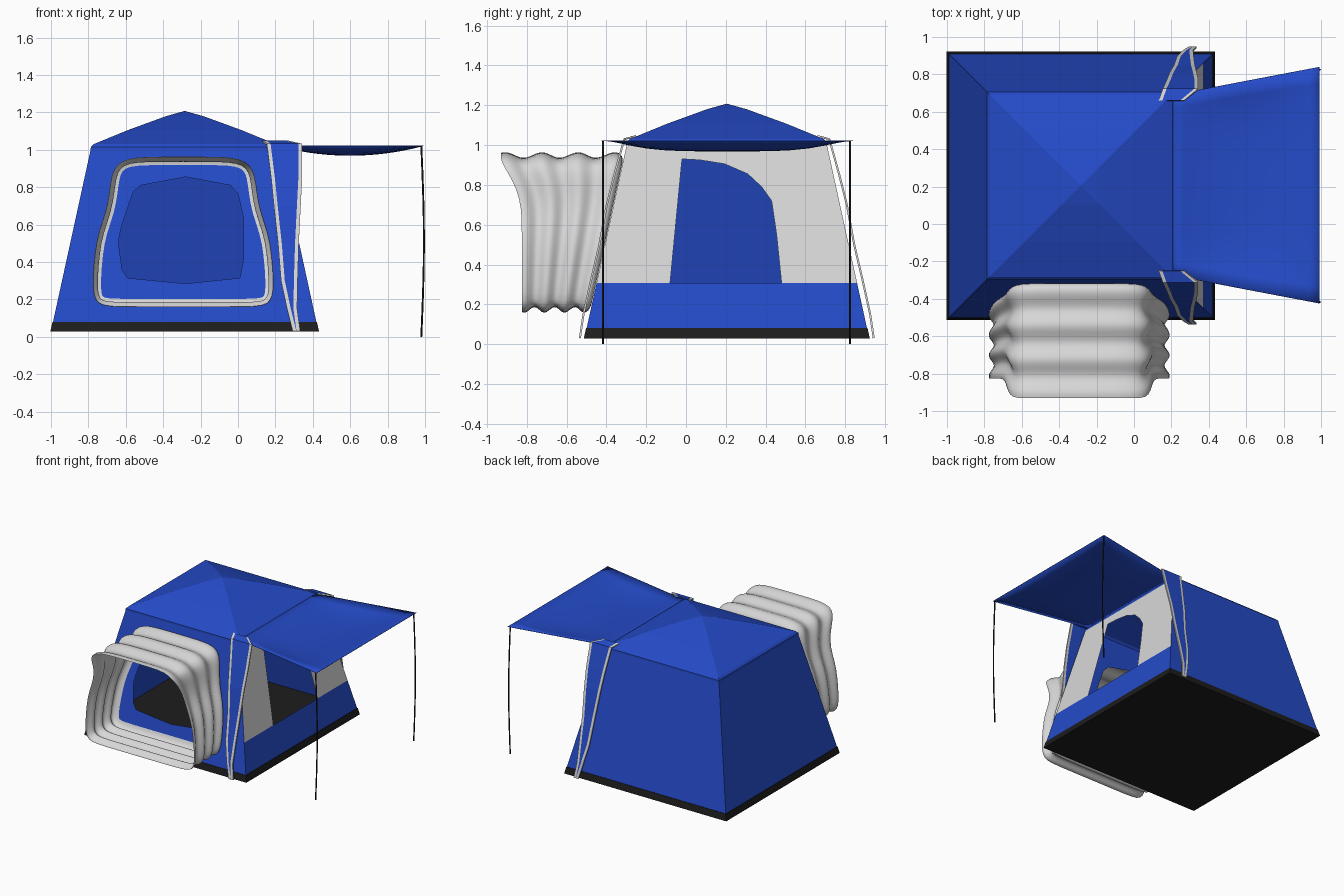
import bpy, bmesh, math
from mathutils import Vector

if "Cube" in bpy.data.objects:
    bpy.data.objects.remove(bpy.data.objects["Cube"])

CX, CY = -0.285, 0.205          # centre of the tent body


def material(name, rgb):
    m = bpy.data.materials.new(name)
    m.diffuse_color = (*rgb, 1)
    m.use_nodes = True
    m.node_tree.nodes["Principled BSDF"].inputs["Base Color"].default_value = m.diffuse_color
    return m


BLUE = material("blue_fabric", (0.018, 0.07, 0.58))
GREY = material("light_grey_fabric", (0.68, 0.68, 0.68))
BLACK = material("black", (0.012, 0.012, 0.012))


def half(z):
    """Half width of the tapered body at height z."""
    return 0.715 - 0.212 * (z - 0.03) / 0.97


def make(name, bm, mats, smooth=False):
    bmesh.ops.remove_doubles(bm, verts=bm.verts, dist=0.0005)
    bmesh.ops.recalc_face_normals(bm, faces=bm.faces)
    me = bpy.data.meshes.new(name)
    bm.to_mesh(me)
    bm.free()
    for m in mats:
        me.materials.append(m)
    for p in me.polygons:
        p.use_smooth = smooth
    ob = bpy.data.objects.new(name, me)
    bpy.context.collection.objects.link(ob)
    return ob


def fill(bm, loops):
    """Fill a planar outline, with optional holes."""
    edges = []
    for loop in loops:
        vs = [bm.verts.new(p) for p in loop]
        edges += [bm.edges.new((vs[i - 1], vs[i])) for i in range(len(vs))]
    bmesh.ops.triangle_fill(bm, edges=edges, use_beauty=True)


def loft(bm, rings, closed=True):
    """Join rows of points with quads."""
    rows = [[bm.verts.new(p) for p in r] for r in rings]
    faces = []
    for a, b in zip(rows, rows[1:]):
        n = len(a)
        for i in range(n if closed else n - 1):
            j = (i + 1) % n
            faces.append(bm.faces.new((a[i], a[j], b[j], b[i])))
    return rows, faces


def square(h, z):
    return [(CX + sx * h, CY + sy * h, z)
            for sx, sy in ((-1, -1), (1, -1), (1, 1), (-1, 1))]


def front(x, z):
    return (x, CY - half(z), z)


def right(y, z):
    return (CX + half(z), y, z)


# Walls: front with window opening, plain back and left, low right strip
lo, sill, top = 0.05, 0.307, 1.0
window = [(-.64, .51), (-.62, .36), (-.59, .315), (-.28, .285), (.01, .315),
          (.03, .42), (.03, .63), (0, .765), (-.04, .81), (-.28, .855),
          (-.52, .81), (-.56, .775), (-.62, .6)]
b, s, t = square(half(lo), lo), square(half(sill), sill), square(half(top), top)
bm = bmesh.new()
fill(bm, [[b[0], b[1], s[1], t[1], t[0]], [front(*p) for p in window]])
for quad in ([b[2], b[3], t[3], t[2]], [b[3], b[0], t[0], t[3]],
             [b[1], b[2], s[2], s[1]]):
    bm.faces.new([bm.verts.new(p) for p in quad])
make("tent_walls", bm, [BLUE])

# Mesh panel on the right side with the arched door opening
door = [(-.08, .307), (-.02, .93), (.07, .925), (.195, .905), (.31, .855),
        (.38, .79), (.43, .72), (.455, .55), (.48, .307)]
bm = bmesh.new()
fill(bm, [[s[1]] + [right(*p) for p in door] + [s[2], t[2], t[1]]])
make("mesh_panel", bm, [GREY])

# Roof: pyramid with a turned-down eave
bm = bmesh.new()
rows, _ = loft(bm, [square(h, z) for h, z in
                    ((.503, 1.0), (.502, 1.015), (.488, 1.03),
                     (.3, 1.107), (.1, 1.18))])
apex = bm.verts.new((CX, CY, 1.208))
for i in range(4):
    bm.faces.new((rows[-1][i], rows[-1][(i + 1) % 4], apex))
make("roof", bm, [BLUE])

# Black groundsheet
bm = bmesh.new()
rows, _ = loft(bm, [square(half(z) + .003, z) for z in (.028, .08)])
for r in rows:
    bm.faces.new(r)
make("groundsheet", bm, [BLACK])

# Ribbed fabric tunnel on the front
prof = [(0, .158), (.2, .158), (.4, .158), (.455, .175), (.48, .215),
        (.487, .29), (.475, .45), (.455, .56), (.41, .68), (.395, .78),
        (.385, .86), (.36, .92), (.3, .955), (.2, .964), (0, .964)]
section = [Vector((-.293 + x, z)) for x, z in prof]
section += [Vector((-.293 - x, z)) for x, z in prof[-2:0:-1]]
count = len(section)
normals = []
for i in range(count):
    d = section[(i + 1) % count] - section[i - 1]
    normals.append(Vector((d.y, -d.x)).normalized())


def mouth(z):
    """The sleeve's loose end leans further out at the top."""
    return -.825 - .105 * max(0, min(1, (z - .72) / .2)) ** 1.2


def tunnel_ring(u, grow):
    ring = []
    for p, n in zip(section, normals):
        q = p + n * grow
        y0 = CY - half(q.y) - .002
        ring.append((q.x, y0 + (mouth(p.y) - y0) * u, q.y))
    return ring


steps = 22
rings = [tunnel_ring(0, -.045), tunnel_ring(.01, -.02)]
for k in range(1, steps + 1):
    u = k / steps
    rings.append(tunnel_ring(u, -.014 + .016 * math.cos(2 * math.pi * 3.4 * (u - .08))))
bm = bmesh.new()
loft(bm, rings)
tunnel = make("front_tunnel", bm, [GREY], True)
tunnel.modifiers.new("smooth", 'SUBSURF').levels = 1

# Tied-back flaps with pale edging at both right-hand corners
flap = [(1.045, .14, .26, -.25), (1.03, .162, .335, -.31),
        (.85, .185, .335, -.36), (.7, .2, .327, -.398), (.5, .222, .317, -.435),
        (.3, .238, .311, -.482), (.15, .27, .308, -.515), (.03, .30, .325, -.533)]
for name, mirror in (("front_flap", False), ("back_flap", True)):
    bm = bmesh.new()
    rings = []
    for z, xl, xr, y in flap:
        yy = 2 * CY - y if mirror else y
        rings.append([(x, yy, z) for x in (xl - .008, xl + .012, xr - .012, xr + .008)])
    _, faces = loft(bm, rings, False)
    for i, f in enumerate(faces):
        f.material_index = 0 if i % 3 == 1 else 1
    ob = make(name, bm, [BLUE, GREY])
    sol = ob.modifiers.new("thickness", 'SOLIDIFY')
    sol.thickness, sol.offset = .01, 0

# Sagging awning on the right side
bm = bmesh.new()
n = 14
rings = []
for i in range(n + 1):
    u = i / n
    y0, y1 = -.275 - .15 * u, .69 + .15 * u
    row = []
    for j in range(n + 1):
        v = j / n
        sag = .052 * (1 - (2 * u - 1) ** 2) * (1 - (2 * v - 1) ** 4)
        row.append((.207 + .785 * u, y0 + (y1 - y0) * v, 1.022 - sag))
    rings.append(row)
loft(bm, rings, False)
ob = make("awning", bm, [BLUE], True)
sol = ob.modifiers.new("thickness", 'SOLIDIFY')
sol.thickness, sol.offset = .003, 0

# Slightly bowed awning poles
for name, y in (("front_pole", -.417), ("back_pole", .825)):
    bm = bmesh.new()
    rings = []
    for k in range(9):
        z = 1.022 * k / 8
        x = .98 + .014 * math.sin(math.pi * k / 8)
        rings.append([(x + .005 * math.cos(a * math.pi / 4),
                       y + .005 * math.sin(a * math.pi / 4), z) for a in range(8)])
    rows, _ = loft(bm, rings)
    bm.faces.new(rows[0])
    bm.faces.new(rows[-1])
    make(name, bm, [BLACK], True)
